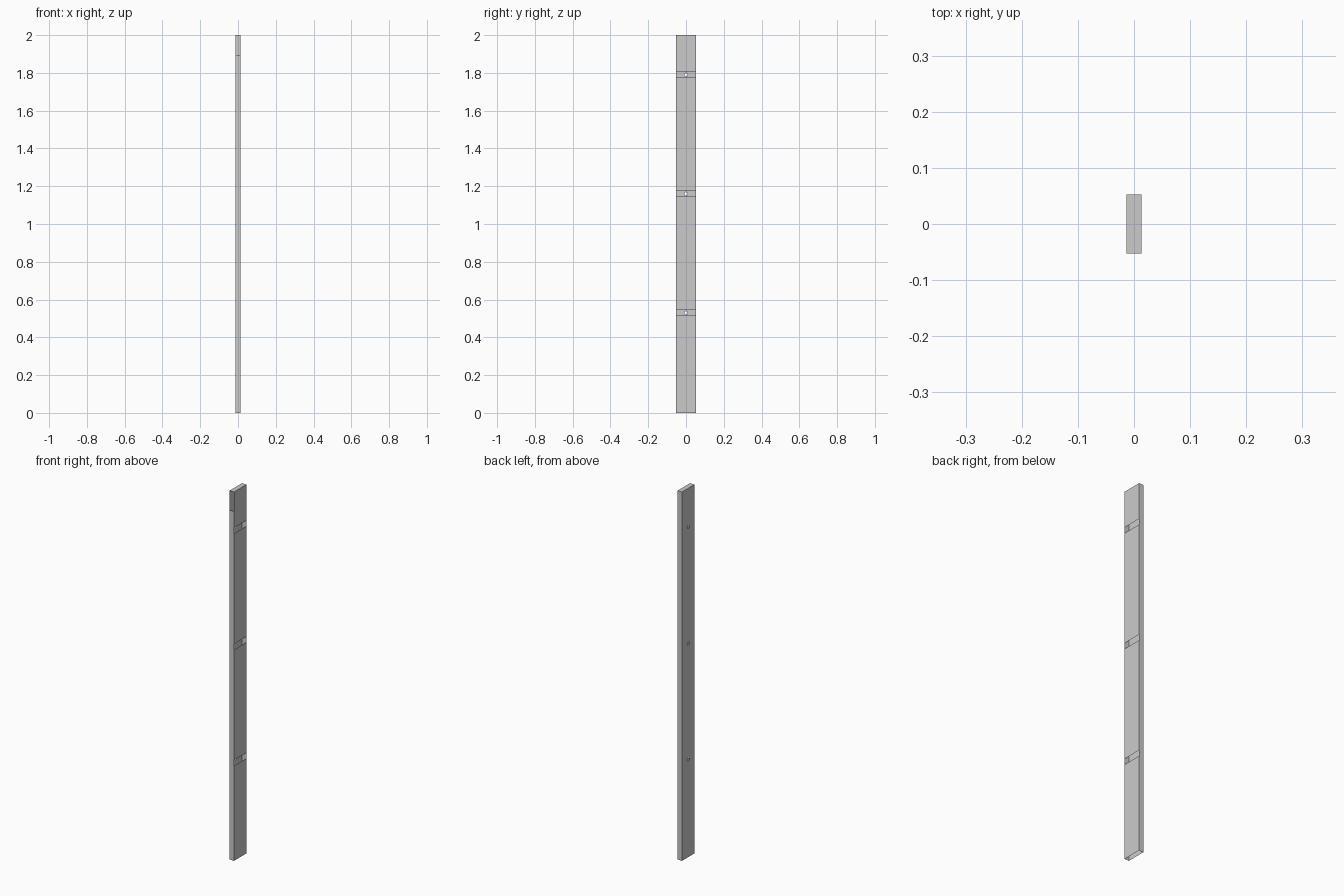
import bpy, bmesh, math

if "Cube" in bpy.data.objects:
    bpy.data.objects.remove(bpy.data.objects["Cube"])

W, D, H = 0.027, 0.106, 2.0          # thickness (x), width (y), height (z)
X, Y = W / 2, D / 2
SLOT_CENTRES = (0.53, 1.16, 1.79)
SLOT_H = 0.031
HOLE_R = 0.009
FRONT_TOP = 1.895                    # front strip stops here, open above


def make_object(name, bm):
    mesh = bpy.data.meshes.new(name)
    bm.to_mesh(mesh)
    bm.free()
    obj = bpy.data.objects.new(name, mesh)
    bpy.context.collection.objects.link(obj)
    return obj


def panel(name, corners):
    bm = bmesh.new()
    bm.faces.new([bm.verts.new(c) for c in corners])
    return make_object(name, bm)


# Narrow sides and top of the hollow upright (bottom is open)
panel("front_strip", [(-X, -Y, 0), (X, -Y, 0), (X, -Y, FRONT_TOP), (-X, -Y, FRONT_TOP)])
panel("back_strip", [(X, Y, 0), (-X, Y, 0), (-X, Y, H), (X, Y, H)])
panel("top_cap", [(-X, -Y, H), (X, -Y, H), (X, Y, H), (-X, Y, H)])

# Right face, broken by full-width open slots
start = 0.0
for i, end in enumerate([z - SLOT_H / 2 for z in SLOT_CENTRES] + [H]):
    panel(f"slotted_face_{i + 1}", [(X, -Y, start), (X, Y, start), (X, Y, end), (X, -Y, end)])
    start = end + SLOT_H

# Left face with a small round hole opposite each slot
bm = bmesh.new()
loops = [[(-Y, 0), (Y, 0), (Y, H), (-Y, H)]]
for z in SLOT_CENTRES:
    loops.append([(HOLE_R * math.cos(a), z + HOLE_R * math.sin(a))
                  for a in (math.tau * k / 12 for k in range(12))])
edges = []
for loop in loops:
    verts = [bm.verts.new((-X, y, z)) for y, z in loop]
    edges += [bm.edges.new((verts[k - 1], verts[k])) for k in range(len(verts))]
bmesh.ops.triangle_fill(bm, edges=edges, use_beauty=True, normal=(-1, 0, 0))
make_object("drilled_face", bm)
